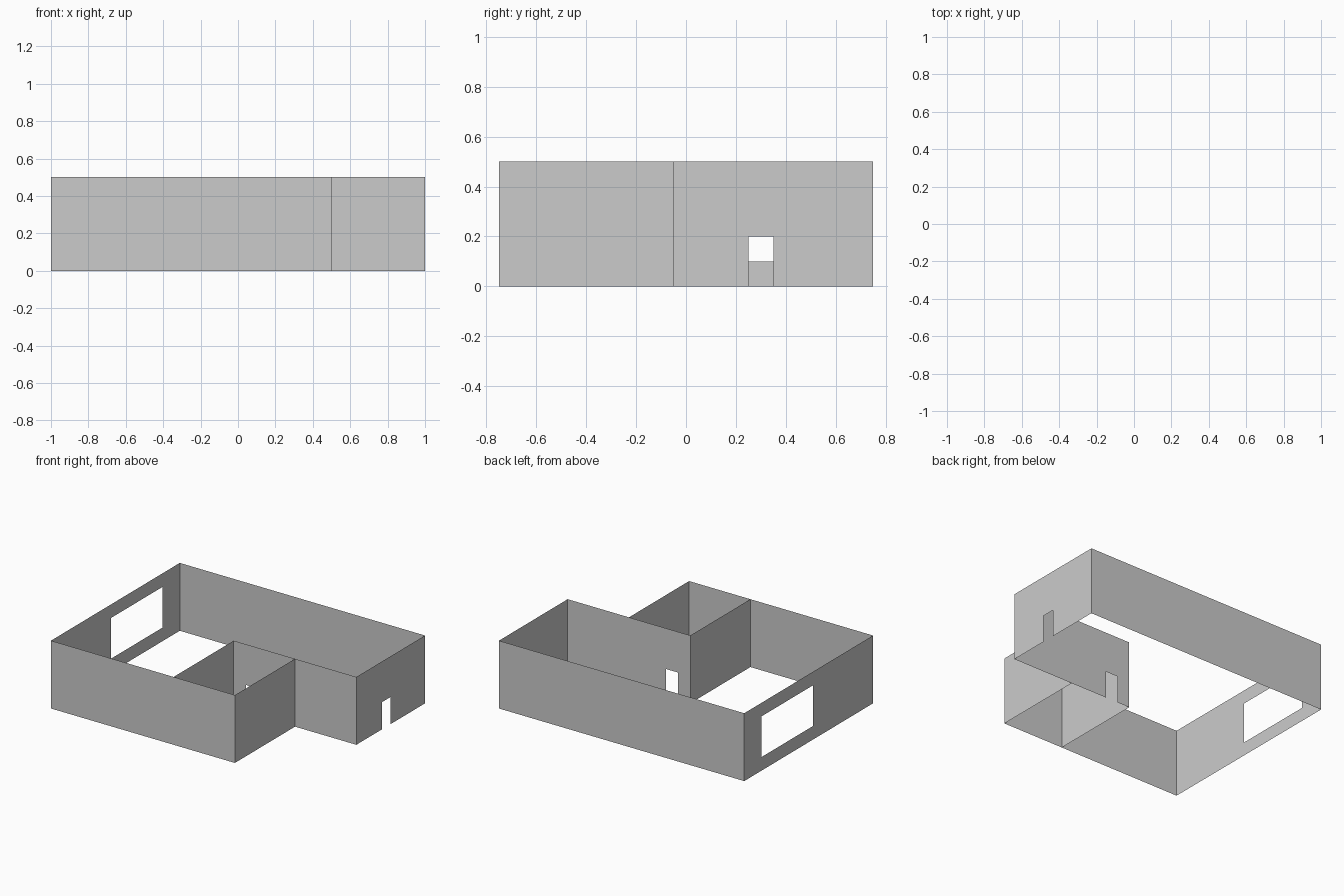
import bpy, bmesh
from mathutils import Vector

if "Cube" in bpy.data.objects:
    bpy.data.objects.remove(bpy.data.objects["Cube"])

HEIGHT = 0.5


def wall(name, start, end, opening=None):
    """Thin wall from start to end; opening = (from, to, bottom, top) along it."""
    a, b = Vector((*start, 0)), Vector((*end, 0))
    length = (b - a).length
    along = (b - a).normalized()
    us, zs = {0, length}, {0, HEIGHT}
    if opening:
        us |= set(opening[:2])
        zs |= set(opening[2:])
    us, zs = sorted(us), sorted(zs)
    bm = bmesh.new()
    grid = [[bm.verts.new(a + along * u + Vector((0, 0, z))) for z in zs] for u in us]
    for i in range(len(us) - 1):
        for j in range(len(zs) - 1):
            # leave the door or window cell empty
            if opening and us[i] == opening[0] and zs[j] == opening[2]:
                continue
            bm.faces.new((grid[i][j], grid[i + 1][j], grid[i + 1][j + 1], grid[i][j + 1]))
    mesh = bpy.data.meshes.new(name)
    bm.to_mesh(mesh)
    bm.free()
    bpy.context.collection.objects.link(bpy.data.objects.new(name, mesh))


# outer walls, counter-clockwise
wall("front_wall", (-1, -0.75), (0.5, -0.75))
wall("notch_side_wall", (0.5, -0.75), (0.5, -0.05))
wall("notch_front_wall", (0.5, -0.05), (1, -0.05))
wall("right_wall_with_door", (1, -0.05), (1, 0.75), (0.3, 0.4, 0, 0.2))
wall("back_wall", (1, 0.75), (-1, 0.75))
wall("left_wall_with_window", (-1, 0.75), (-1, -0.75), (0.2, 0.8, 0.1, 0.4))

# inner walls of the small room
wall("room_wall_with_door", (0, -0.05), (0.5, -0.05), (0.1, 0.2, 0, 0.2))
wall("room_side_wall", (0, -0.75), (0, -0.05))
